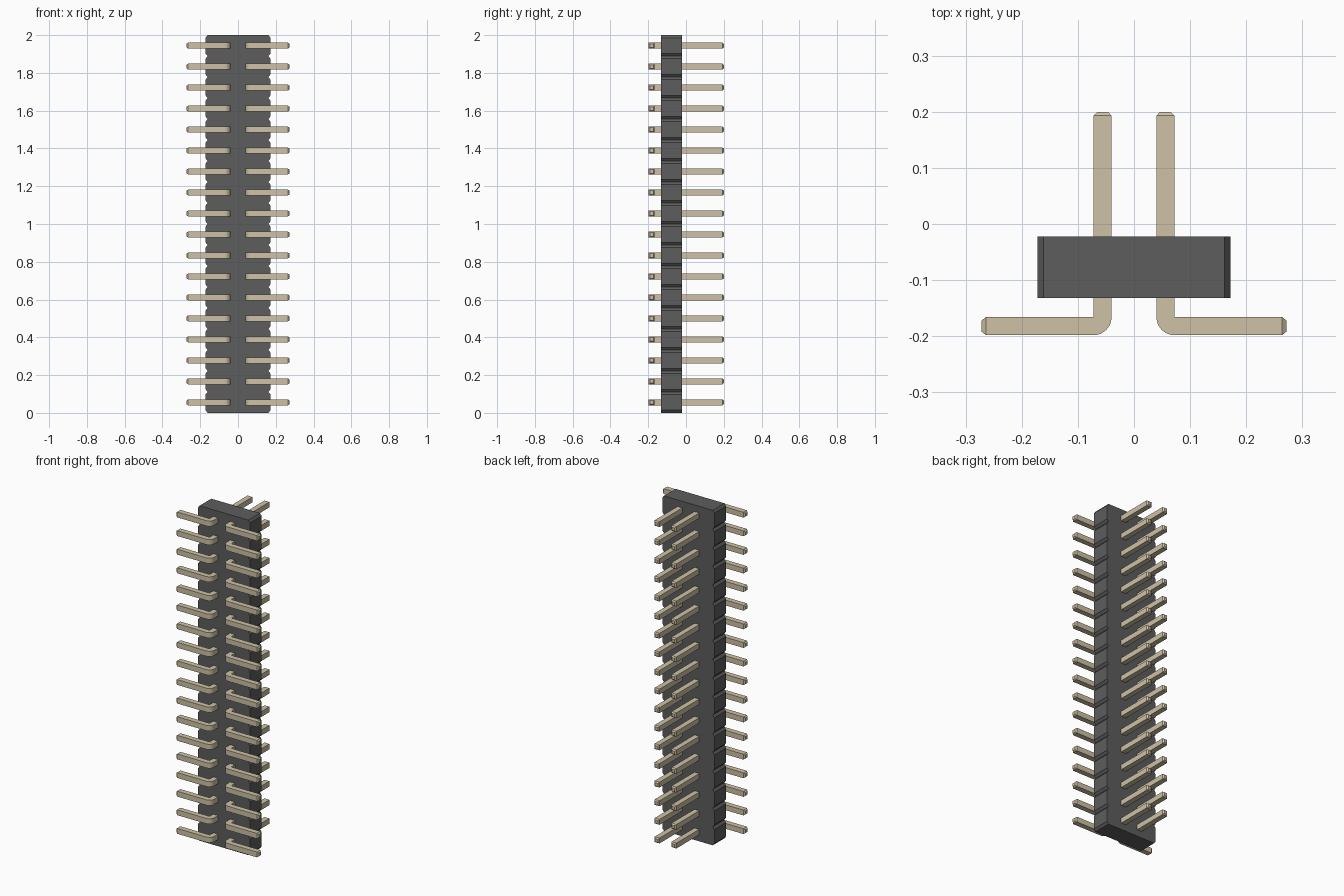
import bpy, bmesh, math
from mathutils import Vector

if "Cube" in bpy.data.objects:
    bpy.data.objects.remove(bpy.data.objects["Cube"])

ROWS = 18
PITCH = 2.0 / ROWS


def material(name, rgb):
    m = bpy.data.materials.new(name)
    m.diffuse_color = (*rgb, 1)
    m.use_nodes = True
    m.node_tree.nodes["Principled BSDF"].inputs["Base Color"].default_value = m.diffuse_color
    return m


def make_object(name, bm, mat):
    bmesh.ops.recalc_face_normals(bm, faces=bm.faces)
    me = bpy.data.meshes.new(name)
    bm.to_mesh(me)
    bm.free()
    ob = bpy.data.objects.new(name, me)
    bpy.context.collection.objects.link(ob)
    me.materials.append(mat)
    return ob


def extrude_profile(points, direction):
    bm = bmesh.new()
    face = bm.faces.new([bm.verts.new(p) for p in points])
    res = bmesh.ops.extrude_face_region(bm, geom=[face], use_keep_orig=True)
    new = [v for v in res["geom"] if isinstance(v, bmesh.types.BMVert)]
    bmesh.ops.translate(bm, verts=new, vec=direction)
    return bm


def taper_end(bm, direction, length, scale):
    # chamfer the pin end that lies furthest along the direction
    d = Vector(direction)
    end = max(bm.faces, key=lambda f: f.calc_center_median().dot(d))
    face = bmesh.ops.extrude_discrete_faces(bm, faces=[end])["faces"][0]
    c = face.calc_center_median()
    for v in face.verts:
        v.co = c + (v.co - c) * scale + d * length


plastic = material("dark_plastic", (0.11, 0.11, 0.11))
metal = material("pale_metal", (0.62, 0.54, 0.38))

# Housing: strip with a chamfered notch between rows
W, DX, DZ = 0.172, 0.011, 0.014
side = [(W - DX, 0.0)]
for i in range(ROWS):
    z = i * PITCH
    side += [(W, z + DZ), (W, z + PITCH - DZ), (W - DX, z + PITCH)]
outline = side + [(-x, z) for x, z in reversed(side)]
bm = extrude_profile([(x, -0.132, z) for x, z in outline], (0, 0.11, 0))
make_object("housing", bm, plastic)

# Bent pins: L profile with rounded heel, tapered at both tips
T = 0.032
XI, YB = 0.04, -0.198
profile = [(XI + T, 0.193), (XI, 0.193)]
for i in range(9):
    a = math.pi + i * math.pi / 16
    profile.append((XI + T + T * math.cos(a), YB + T + T * math.sin(a)))
profile += [(0.264, YB), (0.264, YB + T), (XI + T, YB + T)]
z0 = PITCH / 2 - T / 2
bm = extrude_profile([(x, y, z0) for x, y in profile], (0, 0, T))
taper_end(bm, (0, 1, 0), 0.007, 0.6)
taper_end(bm, (1, 0, 0), 0.008, 0.6)
pins = make_object("pins", bm, metal)

bpy.context.view_layer.objects.active = pins
pins.select_set(True)
bpy.ops.object.shade_smooth_by_angle(angle=math.radians(30))

mirror = pins.modifiers.new("both_columns", 'MIRROR')
mirror.use_axis = (True, False, False)
array = pins.modifiers.new("rows", 'ARRAY')
array.count = ROWS
array.use_relative_offset = False
array.use_constant_offset = True
array.constant_offset_displace = (0, 0, PITCH)
